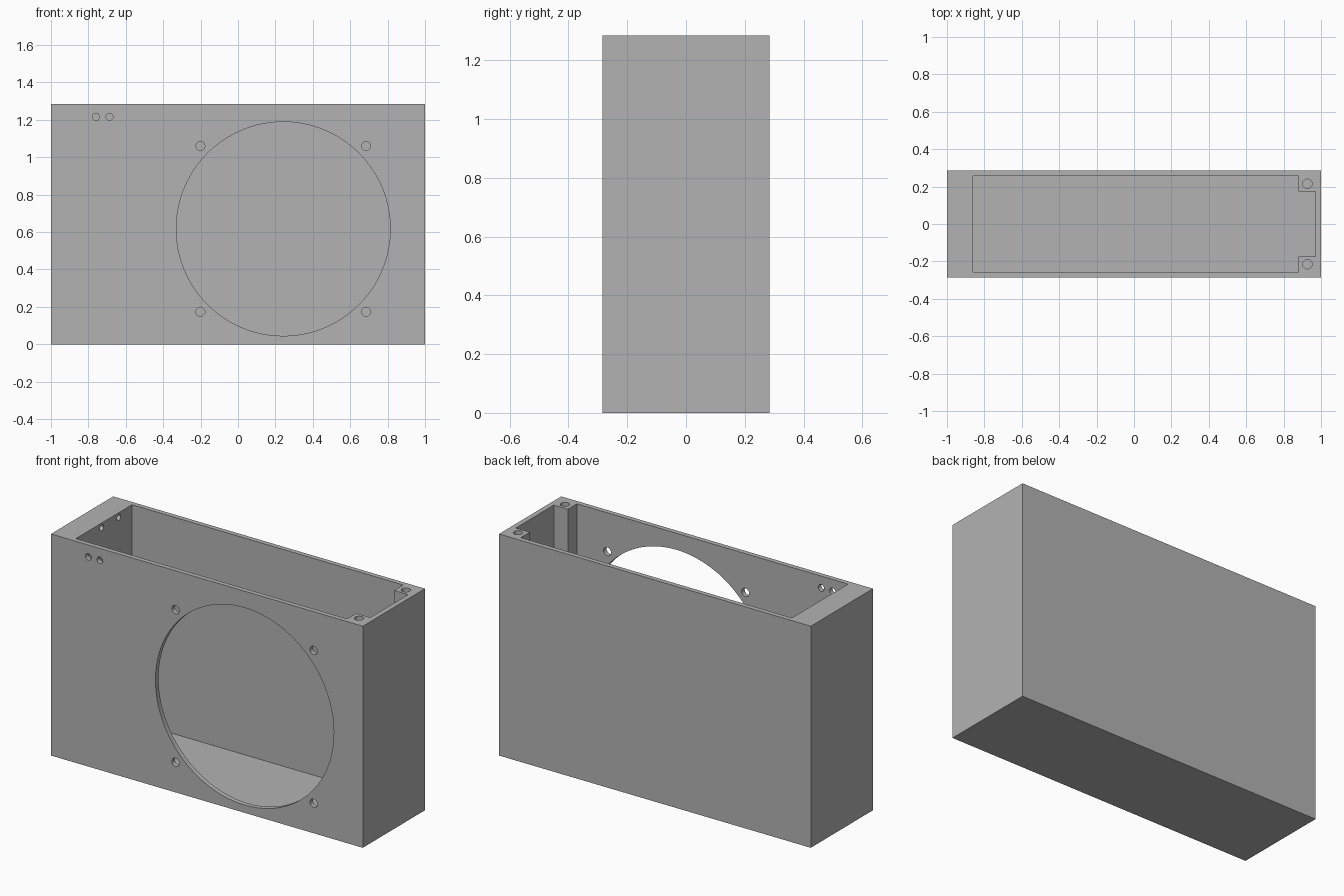
import bpy
import bmesh
import math
from mathutils import Matrix, Vector

default = bpy.data.objects.get("Cube")
if default:
    bpy.data.objects.remove(default, do_unlink=True)

HX, HY, H = 1.0, 0.285, 1.285      # half width, half depth, height
WALL = 0.028
IN_Y = HY - WALL                   # inner half depth

grey = bpy.data.materials.new("plain grey")
grey.use_nodes = True
grey.diffuse_color = (0.45, 0.45, 0.45, 1)
grey.node_tree.nodes["Principled BSDF"].inputs["Base Color"].default_value = grey.diffuse_color


def add_object(name, bm):
    bmesh.ops.recalc_face_normals(bm, faces=bm.faces)
    mesh = bpy.data.meshes.new(name)
    bm.to_mesh(mesh)
    bm.free()
    mesh.materials.append(grey)
    obj = bpy.data.objects.new(name, mesh)
    bpy.context.collection.objects.link(obj)
    return obj


def prism(name, outline, z0, z1):
    """Extrude a flat outline from z0 to z1."""
    bm = bmesh.new()
    face = bm.faces.new([bm.verts.new((x, y, z0)) for x, y in outline])
    top = bmesh.ops.extrude_face_region(bm, geom=[face])["geom"]
    verts = [g for g in top if isinstance(g, bmesh.types.BMVert)]
    bmesh.ops.translate(bm, verts=verts, vec=(0, 0, z1 - z0))
    return add_object(name, bm)


def drill(bm, centre, radius, length, axis, sides=32):
    """Add a cylinder along an axis to the cutter mesh."""
    turn = Vector(axis).to_track_quat("Z", "Y").to_matrix().to_4x4()
    bmesh.ops.create_cone(bm, cap_ends=True, segments=sides, radius1=radius,
                          radius2=radius, depth=length,
                          matrix=Matrix.Translation(centre) @ turn)


def cut(target, cutter):
    cutter.hide_render = True
    mod = target.modifiers.new("cut", "BOOLEAN")
    mod.operation = "DIFFERENCE"
    mod.solver = "EXACT"
    mod.object = cutter
    bpy.context.view_layer.objects.active = target
    bpy.ops.object.modifier_apply(modifier=mod.name)
    bpy.data.objects.remove(cutter, do_unlink=True)


# Outer box
box = prism("speaker_housing", [(-HX, -HY), (HX, -HY), (HX, HY), (-HX, HY)], 0, H)

# Open cavity that leaves a thick end wall and two corner screw posts
POST_X, POST_Y, END_X = 0.88, 0.174, 0.97
half = [(-0.86, IN_Y), (POST_X, IN_Y), (POST_X, POST_Y), (END_X, POST_Y)]
outline = half + [(x, -y) for x, y in reversed(half)]
cut(box, prism("cavity_cutter", outline, WALL, H + 0.1))

# Round opening, mounting holes and cable holes through the front wall
CX, CZ, SPREAD = 0.242, 0.617, 0.443
front_y = -HY + WALL / 2
bm = bmesh.new()
drill(bm, (CX, front_y, CZ), 0.572, 0.1, (0, 1, 0), 128)
for sx in (-1, 1):
    for sz in (-1, 1):
        drill(bm, (CX + sx * SPREAD, front_y, CZ + sz * SPREAD), 0.024, 0.1, (0, 1, 0))
for x in (-0.76, -0.687):
    drill(bm, (x, front_y, 1.216), 0.019, 0.1, (0, 1, 0))

# Screw holes in the tops of the posts
for sy in (-1, 1):
    drill(bm, (0.927, sy * 0.215, H), 0.025, 0.3, (0, 0, 1))

# Blind holes in the inner face of the thick end wall
for y in (-0.02, 0.137):
    drill(bm, (-0.86, y, 1.257), 0.017, 0.14, (1, 0, 0))
cut(box, add_object("hole_cutter", bm))

# Smooth hole walls, sharp edges
bpy.ops.object.select_all(action="DESELECT")
box.select_set(True)
bpy.context.view_layer.objects.active = box
bpy.ops.object.shade_smooth_by_angle(angle=math.radians(30))
